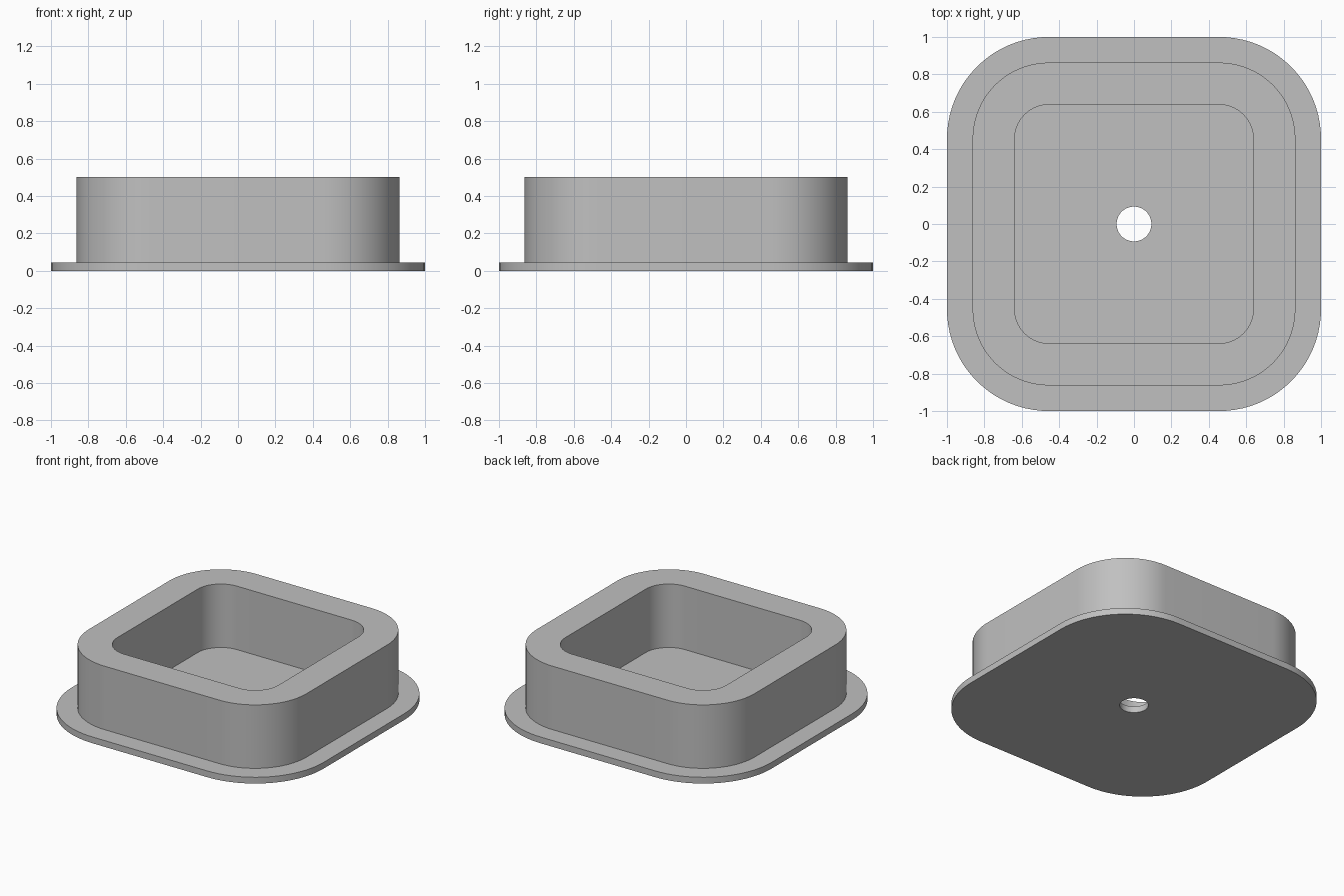
import bpy, bmesh, math

if "Cube" in bpy.data.objects:
    bpy.data.objects.remove(bpy.data.objects["Cube"])

STEPS = 20      # segments per rounded corner
CORNER = 0.455  # shared centre of all corner arcs

grey = bpy.data.materials.new("plain grey")
grey.diffuse_color = (0.53, 0.53, 0.53, 1)
grey.use_nodes = True
grey.node_tree.nodes["Principled BSDF"].inputs["Base Color"].default_value = grey.diffuse_color


def rounded_square(half, z):
    """Rounded square ring whose corner arcs share one centre."""
    pts = []
    for q in range(4):
        mid = math.radians(45 + 90 * q)
        cx = math.copysign(CORNER, math.cos(mid))
        cy = math.copysign(CORNER, math.sin(mid))
        for s in range(STEPS + 1):
            a = math.radians(90 * (q + s / STEPS))
            r = half - CORNER
            pts.append((cx + r * math.cos(a), cy + r * math.sin(a), z))
    return pts


def circle(radius, z):
    """Circle ring with the same point count as the rounded squares."""
    n = 4 * (STEPS + 1)
    return [(radius * math.cos(a), radius * math.sin(a), z)
            for a in (2 * math.pi * (i + 0.5) / n for i in range(n))]


def loft(name, rings):
    """Skin a closed sequence of rings into one watertight solid."""
    bm = bmesh.new()
    loops = [[bm.verts.new(p) for p in ring] for ring in rings]
    for a, b in zip(loops, loops[1:] + loops[:1]):
        for i in range(len(a)):
            j = (i + 1) % len(a)
            bm.faces.new((a[i], a[j], b[j], b[i]))
    bmesh.ops.recalc_face_normals(bm, faces=bm.faces[:])
    mesh = bpy.data.meshes.new(name)
    bm.to_mesh(mesh)
    bm.free()
    mesh.materials.append(grey)
    obj = bpy.data.objects.new(name, mesh)
    bpy.context.collection.objects.link(obj)
    bpy.context.view_layer.objects.active = obj
    obj.select_set(True)
    bpy.ops.object.shade_smooth_by_angle(angle=math.radians(30))
    obj.select_set(False)
    return obj


BASE, TOP, HOLE = 0.045, 0.5, 0.093

# Flanged tray: base plate, raised wall, recessed floor and drain hole
loft("flanged_tray", [
    circle(HOLE, 0),
    rounded_square(1.0, 0),
    rounded_square(1.0, BASE),
    rounded_square(0.863, BASE),
    rounded_square(0.863, TOP),
    rounded_square(0.638, TOP),
    rounded_square(0.638, BASE),
    circle(HOLE, BASE),
])
